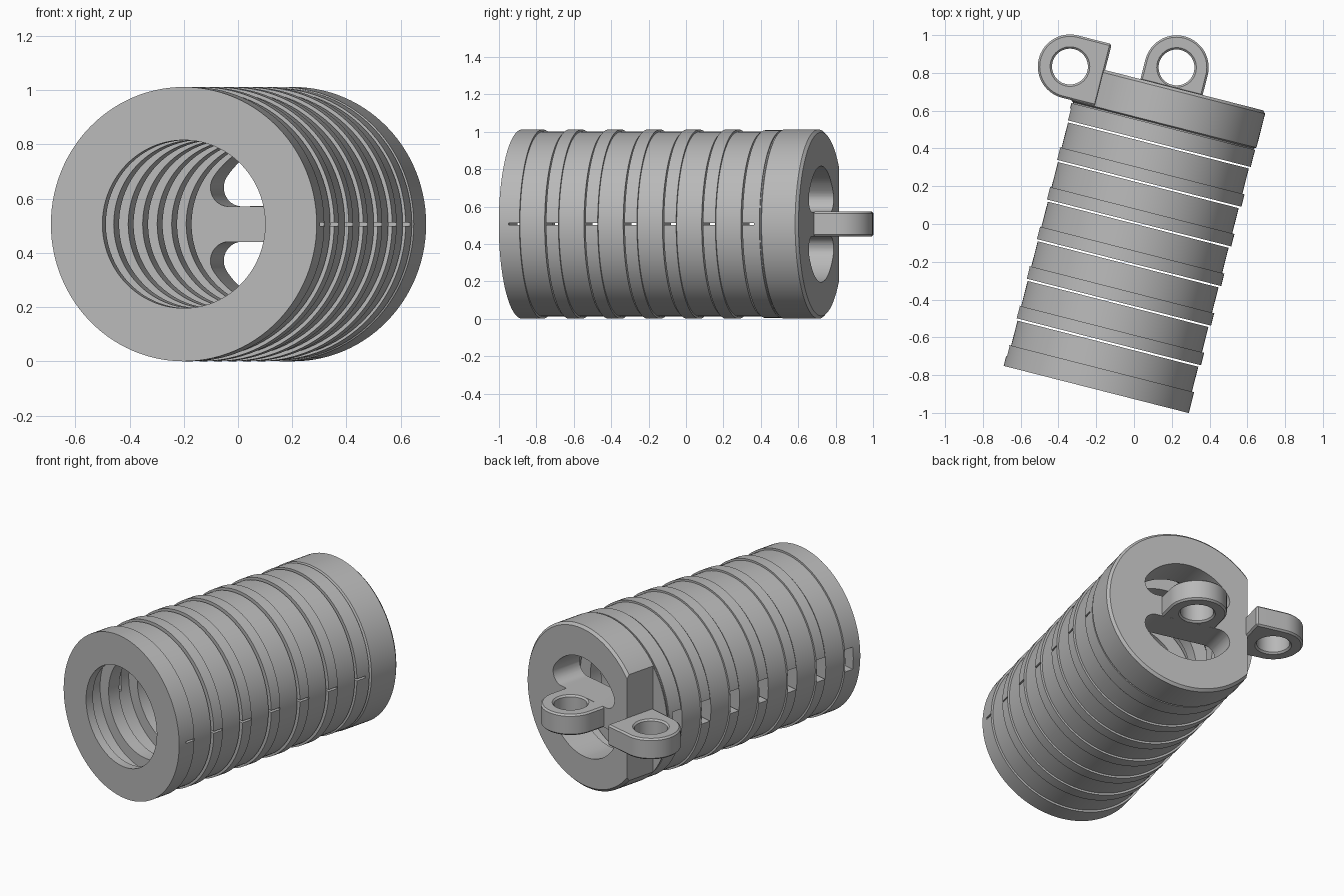
import bpy, bmesh
from math import sin, cos, pi, sqrt, atan2, radians
from mathutils import Matrix

if "Cube" in bpy.data.objects:
    bpy.data.objects.remove(bpy.data.objects["Cube"])

RADIUS, NECK, BORE, SOCKET = 0.506, 0.494, 0.31, 0.385
LENGTH, PITCH = 1.65, 0.2165
# Local frame: x across, y along the tube, z up
PLACE = Matrix.Translation((-0.2, -0.876, RADIUS)) @ Matrix.Rotation(radians(-14.3), 4, 'Z')

grey = bpy.data.materials.new("plain grey")
grey.use_nodes = True
grey.diffuse_color = (0.48, 0.48, 0.48, 1)
grey.node_tree.nodes["Principled BSDF"].inputs["Base Color"].default_value = (0.48, 0.48, 0.48, 1)


def make(name, bm):
    bmesh.ops.recalc_face_normals(bm, faces=bm.faces)
    mesh = bpy.data.meshes.new(name)
    bm.to_mesh(mesh)
    bm.free()
    mesh.materials.append(grey)
    obj = bpy.data.objects.new(name, mesh)
    bpy.context.collection.objects.link(obj)
    return obj


def lathe(name, profile, n=112):
    """Closed (radius, y) profile turned around the y axis."""
    bm = bmesh.new()
    loops = [[bm.verts.new((r * cos(2 * pi * i / n), y, r * sin(2 * pi * i / n)))
              for r, y in profile] for i in range(n)]
    for i in range(n):
        a, b = loops[i], loops[(i + 1) % n]
        for j in range(len(profile)):
            k = (j + 1) % len(profile)
            bm.faces.new((a[j], a[k], b[k], b[j]))
    return make(name, bm)


def prism(name, outline, to_3d, low, high):
    """Flat outline extruded between two levels."""
    bm = bmesh.new()
    ends = [[bm.verts.new(to_3d(a, b, c)) for a, b in outline] for c in (low, high)]
    bm.faces.new(ends[0])
    bm.faces.new(ends[1])
    n = len(outline)
    for i in range(n):
        k = (i + 1) % n
        bm.faces.new((ends[0][i], ends[0][k], ends[1][k], ends[1][i]))
    return make(name, bm)


def box(name, x0, x1, y0, y1, z0, z1):
    return prism(name, [(x0, y0), (x1, y0), (x1, y1), (x0, y1)],
                 lambda a, b, c: (a, b, c), z0, z1)


def arc(cx, cy, r, start, end, n=24):
    return [(cx + r * cos(start + (end - start) * i / n),
             cy + r * sin(start + (end - start) * i / n)) for i in range(n + 1)]


def apply_modifier(obj, mod):
    bpy.context.view_layer.objects.active = obj
    bpy.ops.object.modifier_apply(modifier=mod.name)


def cut(obj, *cutters):
    for cutter in cutters:
        cutter.hide_render = True
        mod = obj.modifiers.new("cut", 'BOOLEAN')
        mod.operation, mod.solver, mod.object = 'DIFFERENCE', 'EXACT', cutter
        apply_modifier(obj, mod)
        bpy.data.objects.remove(cutter)


def finish(obj):
    obj.data.transform(PLACE)
    bpy.ops.object.select_all(action='DESELECT')
    obj.select_set(True)
    bpy.context.view_layer.objects.active = obj
    bpy.ops.object.shade_smooth_by_angle(angle=radians(25))


def notch(obj, y0, y1):
    """Window on one side, thin slit on the other."""
    cut(obj, box("window", -0.6, -0.3, y0, y1, -0.07, 0.07),
        box("slit", 0.33, 0.6, y0, y1, -0.006, 0.006))


# Front ring with a closed lip
front = lathe("front_ring", [
    (BORE, 0), (RADIUS, 0), (RADIUS, 0.114), (NECK, 0.114), (NECK, 0.25),
    (BORE, 0.25), (BORE, 0.17), (SOCKET, 0.17), (SOCKET, 0.052), (BORE, 0.052)])
notch(front, 0.053, 0.113)
finish(front)

# Middle rings: raised band, slimmer neck, socket inside
for i in range(5):
    y = 0.261 + i * PITCH
    ring = lathe(f"middle_ring_{i + 1}", [
        (SOCKET, y), (RADIUS, y), (RADIUS, y + 0.068), (NECK, y + 0.068),
        (NECK, y + 0.206), (BORE, y + 0.206), (BORE, y + 0.125), (SOCKET, y + 0.125)])
    notch(ring, y - 0.01, y + 0.067)
    finish(ring)

# End cap with shoulder and chamfered rim
y = 0.261 + 5 * PITCH
cap = lathe("end_cap", [
    (SOCKET, y), (RADIUS - 0.004, y), (RADIUS - 0.004, 1.437), (RADIUS - 0.012, 1.437),
    (RADIUS - 0.012, 1.443), (RADIUS, 1.45), (RADIUS, LENGTH - 0.015),
    (RADIUS - 0.015, LENGTH), (0.02, LENGTH), (0.02, 1.45), (SOCKET, 1.45)])
notch(cap, y - 0.01, y + 0.065)

# Flat side of the cap
cut(cap, box("flat", -0.7, -0.38, 1.455, 1.75, -0.6, 0.6))

# Two rounded half-moon openings leaving a cross bar
bar, fillet = 0.065, 0.07
xc = sqrt((BORE - fillet) ** 2 - (bar + fillet) ** 2)
phi = atan2(bar + fillet, xc)
moon = (arc(0, 0, BORE, phi, pi - phi, 40)
        + arc(-xc, bar + fillet, fillet, pi - phi, 1.5 * pi, 10)[1:]
        + arc(xc, bar + fillet, fillet, -pi / 2, phi, 10)[:-1])
cut(cap, *[prism("opening", moon, lambda a, b, c, s=side: (a, c, s * b), 1.4, 1.7)
           for side in (1, -1)])
# Fill the lathe's axial hole inside the bar
plug = box("cross_bar_core", -0.03, 0.03, 1.451, LENGTH - 0.001, -0.03, 0.03)
finish(cap)
finish(plug)


# Eyelets: rounded tabs with a round hole
def eyelet(name, cx, cy, stem, angle):
    outline = arc(0, 0, 0.17, 0, pi, 36) + [(-0.17, -stem), (0.17, -stem)]
    turned = [(cx + a * cos(angle) - b * sin(angle), cy + a * sin(angle) + b * cos(angle))
              for a, b in outline]
    flat = lambda a, b, c: (a, b, c)
    tab = prism(name, turned, flat, -0.066, 0.066)
    cut(tab, prism("hole", arc(cx, cy, 0.095, 0, 2 * pi, 48)[:-1], flat, -0.2, 0.2))
    mod = tab.modifiers.new("chamfer", 'BEVEL')
    mod.width, mod.segments, mod.limit_method = 0.01, 1, 'ANGLE'
    mod.angle_limit = radians(40)
    apply_modifier(tab, mod)
    finish(tab)


eyelet("end_eyelet", -0.009, 1.757, 0.115, 0)
eyelet("side_eyelet", -0.557, 1.622, 0.185, pi / 2)
